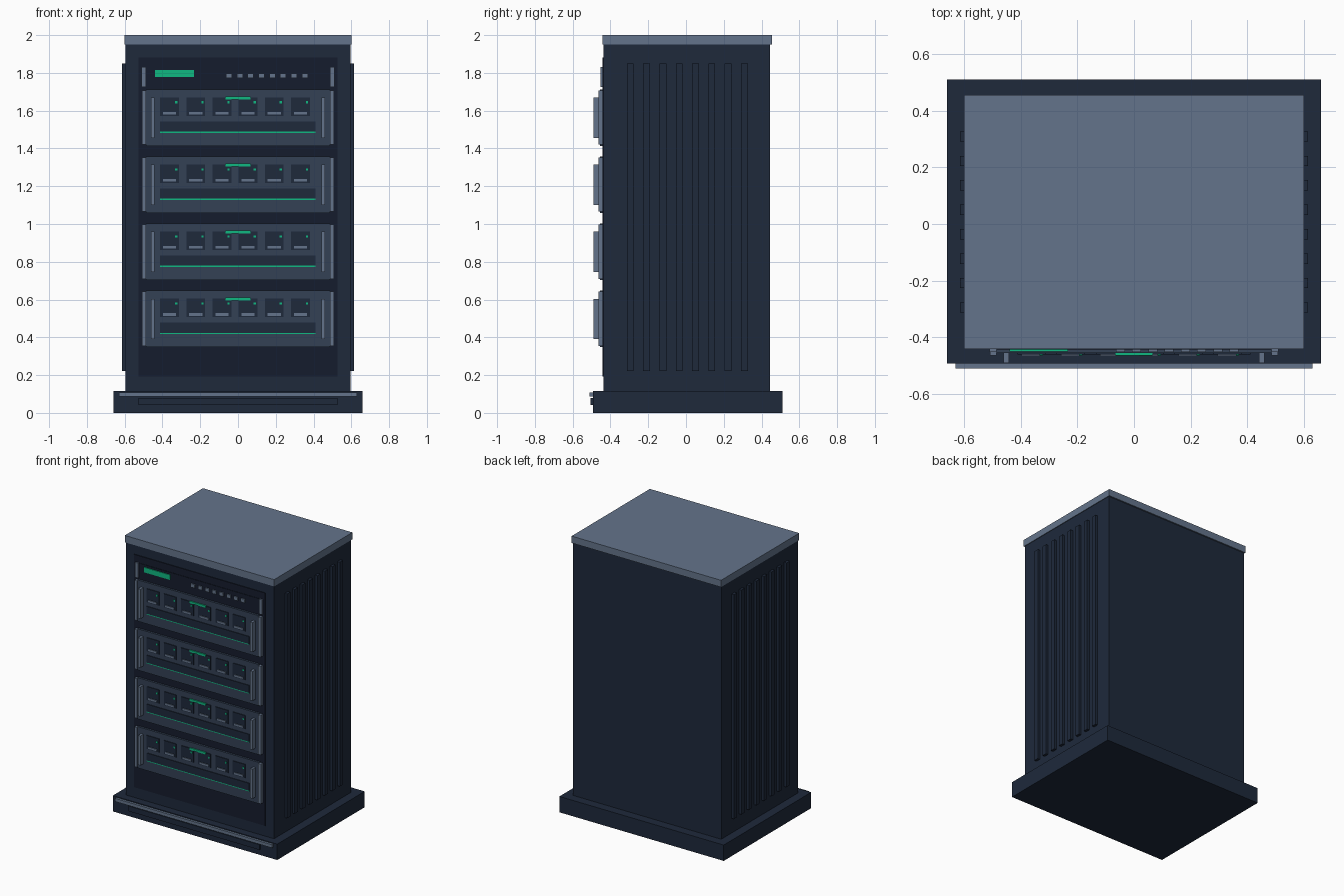
import bpy, bmesh
from mathutils import Matrix, Vector

if "Cube" in bpy.data.objects:
    bpy.data.objects.remove(bpy.data.objects["Cube"])


def material(name, hex_code):
    def lin(c):
        c /= 255
        return c / 12.92 if c <= 0.04045 else ((c + 0.055) / 1.055) ** 2.4
    m = bpy.data.materials.new(name)
    m.diffuse_color = [lin(int(hex_code[i:i + 2], 16)) for i in (0, 2, 4)] + [1]
    m.use_nodes = True
    m.node_tree.nodes["Principled BSDF"].inputs["Base Color"].default_value = m.diffuse_color
    return m


DARK = material("dark_panel", "151c2d")
BODY = material("body_slate", "1e293b")
FACE = material("unit_face", "334155")
STEEL = material("steel", "64748b")
GREEN = material("green_light", "10b981")


def boxes(name, mat, *spans):
    """One object from boxes given as (x0, x1, y0, y1, z0, z1)."""
    bm = bmesh.new()
    for x0, x1, y0, y1, z0, z1 in spans:
        centre = Vector((x0 + x1, y0 + y1, z0 + z1)) / 2
        size = Matrix.Diagonal((x1 - x0, y1 - y0, z1 - z0, 1))
        bmesh.ops.create_cube(bm, size=1, matrix=Matrix.Translation(centre) @ size)
    me = bpy.data.meshes.new(name)
    bm.to_mesh(me)
    bm.free()
    me.materials.append(mat)
    ob = bpy.data.objects.new(name, me)
    bpy.context.collection.objects.link(ob)
    return ob


def pair(name, mat, x0, x1, *rest):
    """Box on the right, mirrored to the left."""
    return boxes(name, mat, (x0, x1, *rest), (-x1, -x0, *rest))


# Cabinet shell
boxes("base_plinth", BODY, (-0.66, 0.66, -0.493, 0.51, 0, 0.115))
boxes("cabinet_body", BODY, (-0.595, 0.595, -0.436, 0.445, 0.115, 1.95))
boxes("roof_plate", STEEL, (-0.6, 0.6, -0.442, 0.455, 1.95, 2.0))
boxes("front_panel", DARK, (-0.527, 0.527, -0.441, -0.42, 0.192, 1.882))

# Plinth trim
boxes("plinth_trim", STEEL, (-0.63, 0.63, -0.51, -0.48, 0.086, 0.109))
boxes("plinth_vent", BODY, (-0.527, 0.527, -0.505, -0.48, 0.042, 0.08))

# Vertical ribs on both sides
for i in range(8):
    y = -0.295 + i * 0.0863
    pair("side_rib", BODY, 0.58, 0.614, y - 0.018, y + 0.018, 0.222, 1.85)

# Control strip at the top
boxes("control_face", DARK, (-0.49, 0.49, -0.444, -0.43, 1.724, 1.83))
pair("control_ear", STEEL, 0.486, 0.511, -0.452, -0.43, 1.724, 1.832)
boxes("status_display", GREEN, (-0.44, -0.233, -0.45, -0.44, 1.778, 1.814))
boxes("control_buttons", STEEL,
      *[(x - 0.016, x + 0.016, -0.452, -0.44, 1.772, 1.798)
        for x in (-0.048 + i * 0.0574 for i in range(8))])

# Four identical rack units
for n in range(4):
    z = 1.713 - n * 0.355      # top of this unit
    boxes("unit_face", FACE, (-0.488, 0.488, -0.456, -0.43, z - 0.3, z))
    pair("unit_rail", STEEL, 0.486, 0.508, -0.464, -0.43, z - 0.293, z - 0.005)
    pair("pull_handle", STEEL, 0.441, 0.46, -0.49, -0.45, z - 0.258, z - 0.044)
    # Drive bays with latch and indicator
    xs = [-0.362 + i * 0.1385 for i in range(6)]
    boxes("drive_bay", BODY,
          *[(x - 0.05, x + 0.05, -0.461, -0.45, z - 0.14, z - 0.042) for x in xs])
    boxes("drive_latch", STEEL,
          *[(x - 0.035, x + 0.035, -0.466, -0.455, z - 0.134, z - 0.12) for x in xs])
    boxes("drive_light", GREEN,
          *[(x + 0.029, x + 0.041, -0.464, -0.455, z - 0.075, z - 0.063) for x in xs])
    boxes("unit_light_bar", GREEN, (-0.065, 0.065, -0.464, -0.45, z - 0.053, z - 0.038))
    # Lower tray and its glowing edge
    boxes("lower_tray", BODY, (-0.412, 0.411, -0.461, -0.45, z - 0.224, z - 0.17))
    boxes("tray_glow", GREEN, (-0.412, 0.411, -0.46, -0.45, z - 0.23, z - 0.224))
